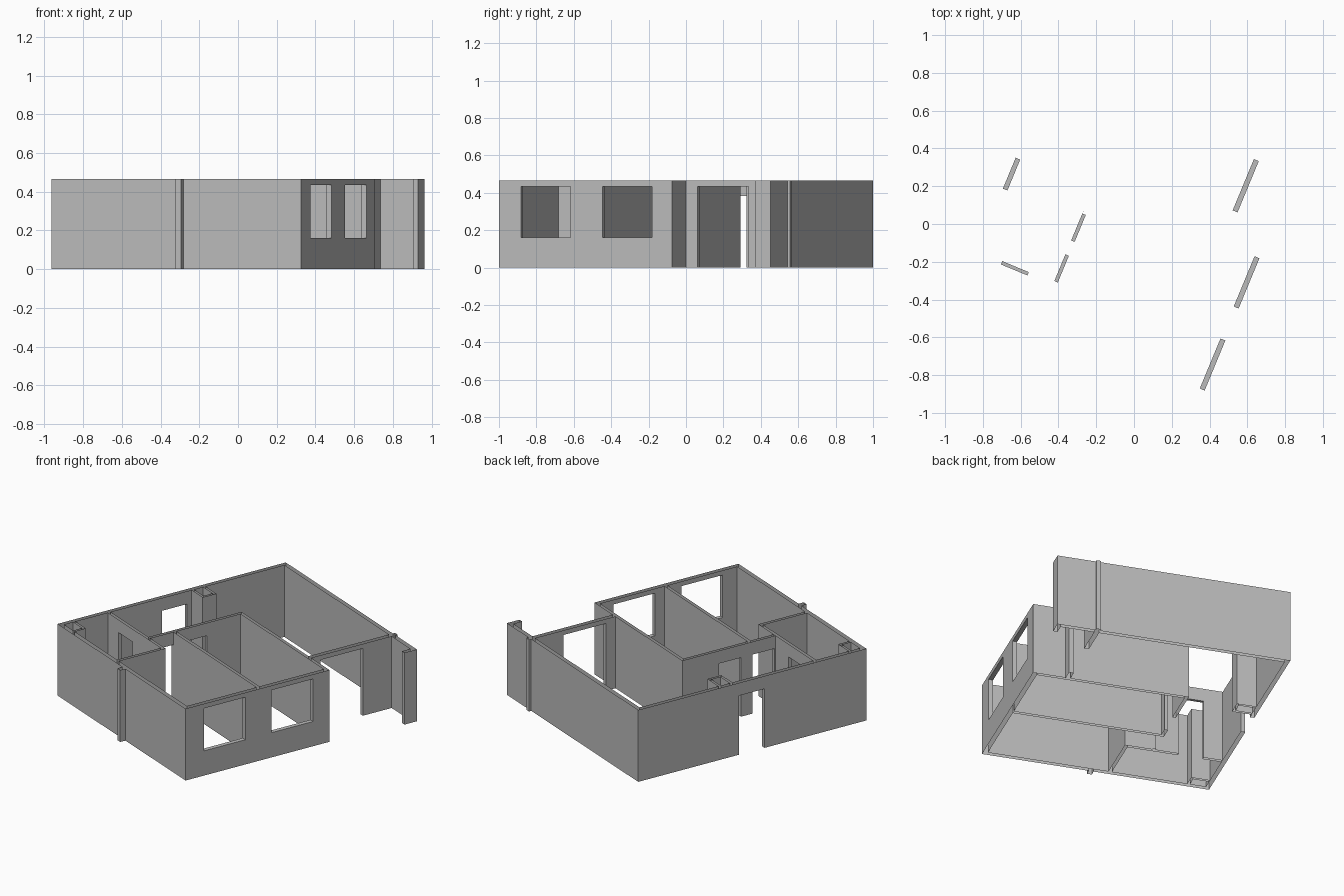
import bpy, bmesh, math
from mathutils import Matrix, Vector

if "Cube" in bpy.data.objects:
    bpy.data.objects.remove(bpy.data.objects["Cube"], do_unlink=True)

H, SILL, HEAD, DOOR = 0.465, 0.16, 0.435, 0.382   # wall, sill, window head, door head
W, D = 1.396, 1.586                               # plan width and depth
T, TP = 0.026, 0.02                               # outer and partition thickness

plaster = bpy.data.materials.new("grey plaster")
plaster.use_nodes = True
GREY = (0.5, 0.5, 0.5, 1)
plaster.diffuse_color = GREY
plaster.node_tree.nodes["Principled BSDF"].inputs["Base Color"].default_value = GREY

# Plan rectangles (x0, x1, y0, y1); the front right corner is the plan origin
parts = {
    "front_wall": [(-W, 0, 0, T)],
    "front_pilaster": [(-0.687, -0.657, -0.036, 0)],
    "window_wall": [(-0.028, 0, 0, 1.0)],
    "left_wall": [(-W, T - W, 0, D)],
    "back_wall": [(-W, 0.035, D - T, D)],
    "back_stub": [(0.008, 0.035, 1.5, D)],
    "entry_wall": [(-0.228, -0.2, 1.0, D + 0.016)],
    "living_partition": [(-0.957, 0, 0.98, 1.0)],
    "bedroom_partition": [(-0.957, 0, 0.512, 0.512 + TP)],
    "hall_partition": [(-0.957, -0.937, 0.332, 1.0)],
    "bath_partition": [(-W, -0.77, 0.332, 0.351), (-0.79, -0.77, 0, 0.351)],
    "corner_shaft": [(-W, -1.255, 0.09, 0.105), (-1.27, -1.255, 0, 0.105)],
    "side_shaft": [(-W, -1.25, 0.915, 0.93), (-W, -1.25, 0.995, 1.01),
                   (-1.265, -1.25, 0.915, 1.01)],
}

# Openings per part: (axis along the wall, start, end, bottom, top)
openings = {
    "window_wall": [(1, 0.128, 0.415, SILL, HEAD), (1, 0.598, 0.886, SILL, HEAD)],
    "entry_wall": [(1, 1.066, 1.36, 0, HEAD)],
    "left_wall": [(1, 0.707, 0.884, 0, DOOR)],
    "hall_partition": [(1, 0.359, 0.512, 0, DOOR), (1, 0.592, 0.746, 0, DOOR)],
    "bath_partition": [(0, -1.252, -1.1, 0, DOOR)],
}

# Shared grid lines, so that joining walls merge without inner faces
xs, ys, zs = set(), set(), {0, SILL, DOOR, HEAD, H}
for rects in parts.values():
    for x0, x1, y0, y1 in rects:
        xs |= {round(x0, 4), round(x1, 4)}
        ys |= {round(y0, 4), round(y1, 4)}
for holes in openings.values():
    for axis, a, b, _, _ in holes:
        (xs, ys)[axis].update((a, b))
grid = [sorted(s) for s in (xs, ys, zs)]


def is_solid(name, mid):
    if not any(x0 < mid[0] < x1 and y0 < mid[1] < y1 for x0, x1, y0, y1 in parts[name]):
        return False
    return not any(a < mid[axis] < b and low < mid[2] < top
                   for axis, a, b, low, top in openings.get(name, []))


owner = {}
for i in range(len(grid[0]) - 1):
    for j in range(len(grid[1]) - 1):
        for k in range(len(grid[2]) - 1):
            mid = [(g[n] + g[n + 1]) / 2 for g, n in zip(grid, (i, j, k))]
            for name in parts:
                if is_solid(name, mid):
                    owner[i, j, k] = name
                    break

place = Matrix.Translation((0.325, -1, 0)) @ Matrix.Rotation(math.radians(-22.5), 4, "Z")


def build(name):
    """Skin the part's cells; wall tops and undersides on the ground stay open."""
    bm = bmesh.new()
    for cell, who in owner.items():
        if who != name:
            continue
        for axis in range(3):
            for side in (0, 1):
                near = list(cell)
                near[axis] += 2 * side - 1
                if tuple(near) in owner:
                    continue
                if axis == 2 and not 0 <= near[2] < len(grid[2]) - 1:
                    continue
                ring = []
                for a, b in ((0, 0), (1, 0), (1, 1), (0, 1)):
                    idx = list(cell)
                    idx[axis] += side
                    idx[(axis + 1) % 3] += a
                    idx[(axis + 2) % 3] += b
                    ring.append(bm.verts.new(Vector([g[n] for g, n in zip(grid, idx)])))
                bm.faces.new(ring if side else ring[::-1])
    bmesh.ops.remove_doubles(bm, verts=bm.verts, dist=0.0001)
    bmesh.ops.dissolve_limit(bm, angle_limit=0.01, verts=bm.verts, edges=bm.edges)
    bm.transform(place)
    mesh = bpy.data.meshes.new(name)
    bm.to_mesh(mesh)
    bm.free()
    mesh.materials.append(plaster)
    bpy.context.collection.objects.link(bpy.data.objects.new(name, mesh))


for part in parts:
    build(part)
